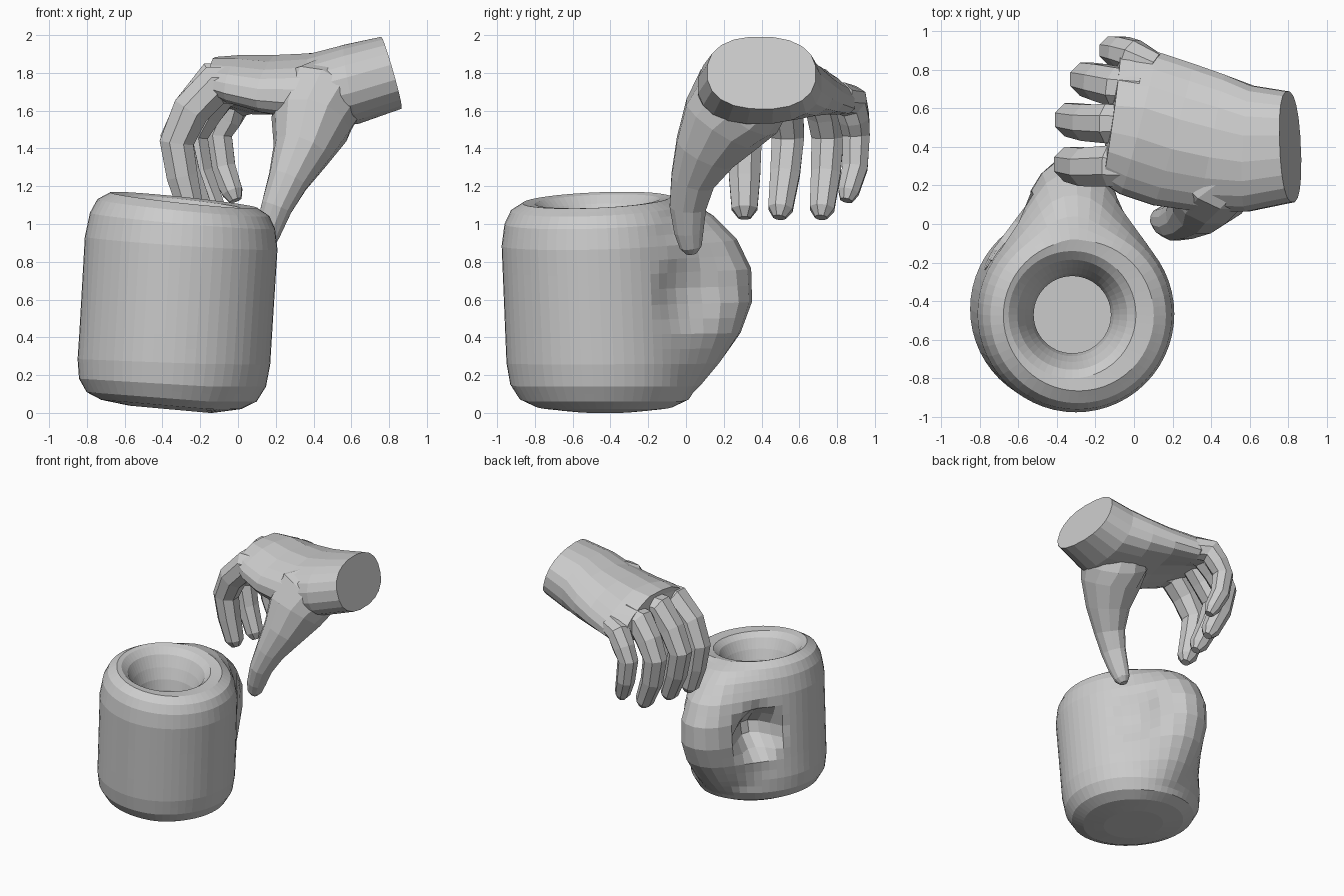
import bpy, bmesh
from math import sin, cos, pi, sqrt, copysign
from mathutils import Vector

if "Cube" in bpy.data.objects:
    bpy.data.objects.remove(bpy.data.objects["Cube"])


def skin_rings(name, rings):
    """Bridge a list of equal-sized vertex rings and cap both ends."""
    bm = bmesh.new()
    vr = [[bm.verts.new(p) for p in ring] for ring in rings]
    n = len(vr[0])
    for a, b in zip(vr, vr[1:]):
        for i in range(n):
            j = (i + 1) % n
            bm.faces.new((a[i], a[j], b[j], b[i]))
    bm.faces.new(vr[0][::-1])
    bm.faces.new(vr[-1])
    bmesh.ops.recalc_face_normals(bm, faces=bm.faces)
    me = bpy.data.meshes.new(name)
    bm.to_mesh(me)
    bm.free()
    ob = bpy.data.objects.new(name, me)
    bpy.context.collection.objects.link(ob)
    return ob


def limb(name, sections, n=8, power=1.0):
    """Loft along a path; section = (x, y, z, half width, half thickness)."""
    pts = [Vector(s[:3]) for s in sections]
    rings = []
    for k, s in enumerate(sections):
        t = (pts[min(k + 1, len(pts) - 1)] - pts[max(k - 1, 0)]).normalized()
        side = Vector((0, 1, 0))
        side = (side - t * side.dot(t)).normalized()
        up = t.cross(side)
        ring = []
        for i in range(n):
            a = 2 * pi * (i + 0.5) / n
            c, d = cos(a), sin(a)
            c = copysign(abs(c) ** power, c)
            d = copysign(abs(d) ** power, d)
            ring.append(pts[k] + side * c * s[3] + up * d * s[4])
        rings.append(ring)
    return skin_rings(name, rings)


# Mug: thick wall, handle swelling out of the back of the outer rings
TIP_X, TIP_R = -.31, .21


def teardrop(cx, cy, r, tip, a):
    """Polar radius of a circle blended into a small circle at the handle tip."""
    best = r
    if tip - TIP_R > cy:
        for k in range(1, 25):
            t = k / 24
            ox, oy = t * (TIP_X - cx), t * (tip - TIP_R - cy)
            rt = r + t * (TIP_R - r)
            b = ox * cos(a) + oy * sin(a)
            disc = b * b - (ox * ox + oy * oy - rt * rt)
            if disc >= 0:
                best = max(best, b + sqrt(disc))
    return best


outer = [(0.0, .22, -.25), (.02, .37, -.08), (.06, .45, .0), (.14, .495, .08), (.26, .51, .18),
         (.42, .51, .29), (.58, .51, .35), (.75, .51, .345), (.9, .51, .27),
         (1.02, .49, .15), (1.09, .455, .04), (1.13, .39, -.08)]
inner = [(1.12, .33), (1.08, .285), (1.0, .245), (.92, .215), (.84, .20), (.6, .23), (.3, .24), (.22, .2)]

fine = []
for a, b in zip(outer, outer[1:]):
    fine += [a, tuple((p + q) / 2 for p, q in zip(a, b))]
fine.append(outer[-1])

rings, N = [], 56
for z, r, tip in fine + [(z, r, -1) for z, r in inner]:
    cx = -.32 if tip == -1 else -.355 + .06 * z
    cy = -.47 if tip == -1 else -.43 - .04 * z
    ring = []
    for i in range(N):
        a = 2 * pi * i / N
        rad = teardrop(cx, cy, r, tip, a)
        x, y = cx + rad * cos(a), cy + rad * sin(a)
        h = z
        if tip != -1:
            # dimples where the handle loop closes, deep on the left side
            left = x < cx
            s = .5 * (x + .68) + .87 * y if left else .87 * (y - .05) - .5 * (x - .05)
            d2 = (s * s + (z - .64) ** 2) / (.21 if left else .24) ** 2
            if d2 < 1:
                push = (.24 if left else -.06) * (1 - d2) ** 1.4
                x, y = x + .87 * push, y - .5 * abs(push)
            # base rises slightly to the left
            h += .06 * max(0, -x - .15) * max(0, 1 - z / .4) * 1.5
        # slightly slanted rim
        h += (-.10 * (x + .32) + .04 * (y + .47)) * (z / 1.1) ** 2
        ring.append(Vector((x, y, h)))
    rings.append(ring)
skin_rings("mug", rings)

# Palm and wrist
hand = limb("hand", [
    (.81, .40, 1.80, .29, .20), (.60, .39, 1.74, .33, .215),
    (.40, .42, 1.725, .365, .185), (.20, .465, 1.745, .385, .15),
    (.02, .525, 1.765, .385, .13), (-.12, .545, 1.78, .335, .105)], n=20, power=.85)
for v in hand.data.vertices:
    if v.co.x < .6:
        drop = .4 * max(0, v.co.y - .6) + .25 * max(0, .38 - v.co.y)
        v.co.z -= drop * min(1, (.6 - v.co.x) / .4)

# Fingers: knuckle, mid-phalanx, two joints and tip
fingers = {
    "index": [(.04, .29, 1.735), (-.12, .30, 1.735), (-.25, .295, 1.60), (-.325, .31, 1.43), (-.295, .31, 1.25), (-.25, .31, 1.08)],
    "middle": [(.02, .52, 1.765), (-.13, .52, 1.76), (-.24, .525, 1.62), (-.325, .54, 1.46), (-.28, .525, 1.27), (-.20, .50, 1.08)],
    "ring": [(.04, .70, 1.73), (-.09, .71, 1.71), (-.18, .735, 1.59), (-.245, .75, 1.46), (-.21, .74, 1.27), (-.13, .72, 1.08)],
    "little": [(.10, .81, 1.67), (-.01, .87, 1.65), (-.06, .89, 1.56), (-.105, .90, 1.47), (-.08, .895, 1.30), (-.03, .86, 1.17)],
}
radii = (.10, .11, .102, .093, .085, .07)
parts = []
for name, path in fingers.items():
    k = {"little": .85, "index": 1.05}.get(name, 1.0)
    secs = [(*p, r * k, r * k) for p, r in zip(path, radii)]
    p, q = Vector(path[-2]), Vector(path[-1])
    end = q + (q - p).normalized() * .05
    secs.append((*end, .035, .035))
    parts.append(limb(name + "_finger", secs))

# Thumb with its fleshy base
parts.append(limb("thumb", [
    (.50, .37, 1.73, .23, .19), (.42, .28, 1.65, .265, .24), (.385, .19, 1.53, .23, .215),
    (.335, .10, 1.38, .17, .155),
    (.265, .035, 1.23, .12, .11), (.205, .01, 1.09, .10, .085),
    (.16, .015, .96, .08, .07), (.135, .025, .88, .06, .055), (.125, .03, .845, .03, .03)], n=12))

# Merge the fingers and thumb into one hand
bpy.context.view_layer.objects.active = hand
for p in parts:
    m = hand.modifiers.new("merge", 'BOOLEAN')
    m.operation = 'UNION'
    m.solver = 'EXACT'
    m.object = p
    bpy.ops.object.modifier_apply(modifier=m.name)
    bpy.data.objects.remove(p)
